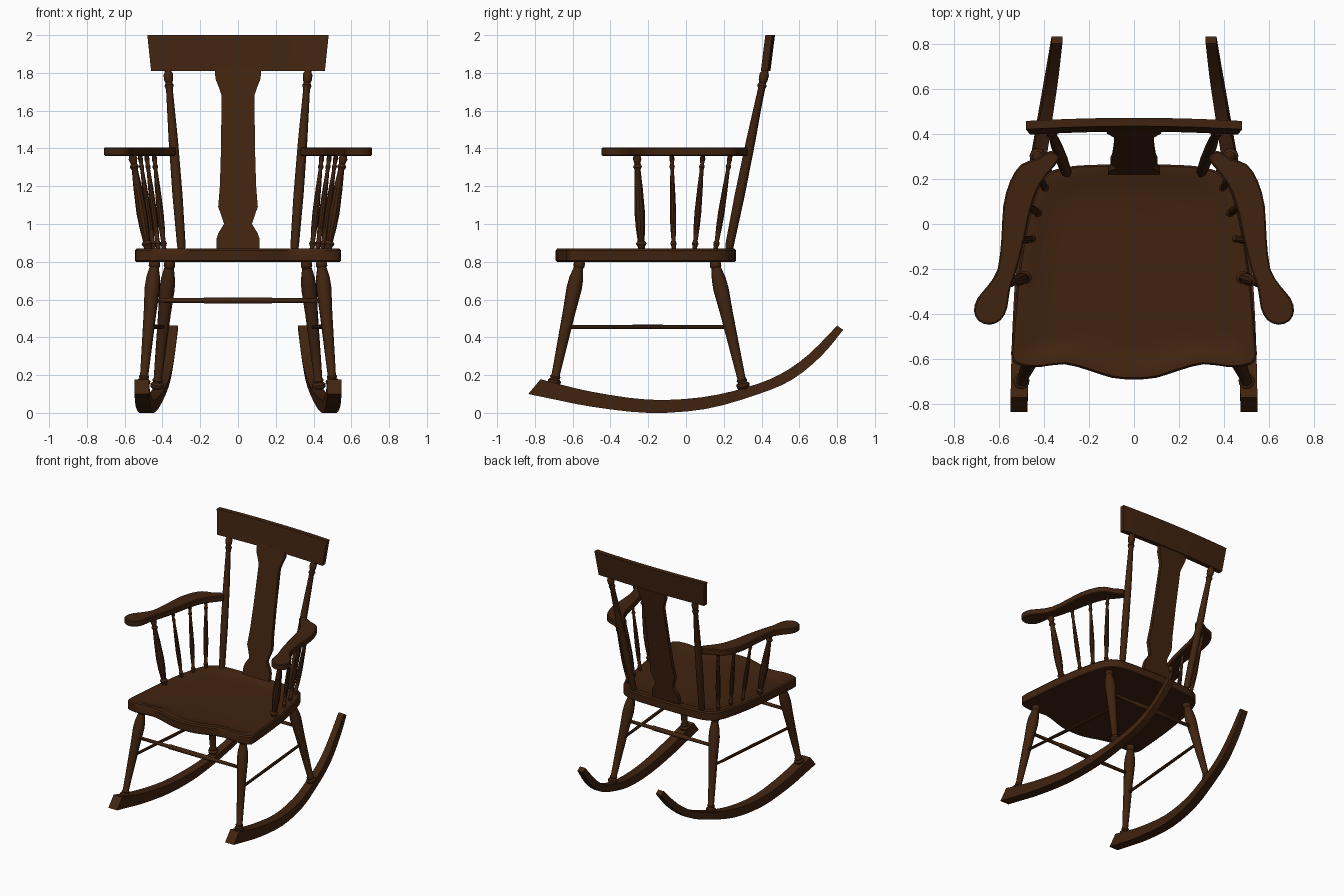
import bpy, bmesh, math
from mathutils import Vector

if "Cube" in bpy.data.objects:
    bpy.data.objects.remove(bpy.data.objects["Cube"])

wood = bpy.data.materials.new("dark brown wood")
wood.diffuse_color = (0.052, 0.017, 0.005, 1)
wood.use_nodes = True
wood.node_tree.nodes["Principled BSDF"].inputs["Base Color"].default_value = wood.diffuse_color


def finish(bm, name, smooth=True):
    bmesh.ops.recalc_face_normals(bm, faces=bm.faces)
    me = bpy.data.meshes.new(name)
    bm.to_mesh(me)
    bm.free()
    me.materials.append(wood)
    ob = bpy.data.objects.new(name, me)
    bpy.context.collection.objects.link(ob)
    if smooth:
        bpy.ops.object.select_all(action='DESELECT')
        bpy.context.view_layer.objects.active = ob
        ob.select_set(True)
        bpy.ops.object.shade_smooth_by_angle(angle=math.radians(35))
    return ob


def loft(name, rings):
    """Skin equal-sized closed rings and cap both ends."""
    bm = bmesh.new()
    vs = [[bm.verts.new(p) for p in r] for r in rings]
    n = len(vs[0])
    for a, b in zip(vs, vs[1:]):
        for i in range(n):
            j = (i + 1) % n
            bm.faces.new((a[i], a[j], b[j], b[i]))
    bm.faces.new(vs[0])
    bm.faces.new(vs[-1])
    return finish(bm, name)


def turned(name, p0, p1, profile, sides=12):
    """Lathe a (fraction, radius) profile along the line p0-p1."""
    p0, p1 = Vector(p0), Vector(p1)
    rot = (p1 - p0).to_track_quat('Z', 'Y')
    rings = []
    for t, r in profile:
        c = p0.lerp(p1, t)
        rings.append([c + rot @ Vector((r * math.cos(k * math.tau / sides),
                                        r * math.sin(k * math.tau / sides), 0))
                      for k in range(sides)])
    return loft(name, rings)


def smooth_path(pts, steps=3, closed=False):
    """Catmull-Rom subdivision of a point list."""
    pts = [Vector(p) for p in pts]
    n = len(pts)
    get = (lambda i: pts[i % n]) if closed else (lambda i: pts[max(0, min(n - 1, i))])
    out = []
    for i in range(n if closed else n - 1):
        a, b, c, d = (get(i + k) for k in (-1, 0, 1, 2))
        for s in range(steps):
            t = s / steps
            out.append(0.5 * (2 * b + (c - a) * t + (2 * a - 5 * b + 4 * c - d) * t * t
                              + (3 * b - a - 3 * c + d) * t ** 3))
    if not closed:
        out.append(pts[-1])
    return out


def mirrored(p, s):
    return (p[0] * s, p[1], p[2])


# Turned profiles, bottom to top
LEG = [(0, .02), (.02, .022), (.035, .033), (.06, .036), (.075, .024), (.09, .028), (.105, .022),
       (.35, .028), (.6, .034), (.78, .041), (.86, .037), (.94, .025), (.95, .03), (.97, .03), (1, .024)]
POST = [(0, .018), (.03, .023), (.3, .027), (.6, .025), (.88, .018), (.9, .025), (.915, .018),
        (.93, .024), (.96, .026), (.975, .018), (1, .018)]
SPINDLE = [(0, .6), (.05, .7), (.08, 1), (.11, .65), (.25, .9), (.4, 1), (.65, .8),
           (.84, .55), (.87, .85), (.9, .55), (.95, .8), (1, .6)]
ROD = [(0, .012), (.3, .014), (.31, .018), (.69, .018), (.7, .014), (1, .012)]

# Rocker: (y, lower z, upper z), with x centre and width by y
ROCKER = [(-.835, -.77, .10, .178), (-.70, -.70, .072, .16), (-.5, -.5, .033, .112),
          (-.2, -.2, 0, .07), (.1, .08, .02, .082), (.37, .32, .095, .135),
          (.56, .50, .175, .205), (.72, .65, .305, .31), (.832, .80, .44, .462)]
ROCKER_X = [(.51, .038), (.508, .038), (.503, .038), (.488, .036), (.457, .034),
            (.415, .031), (.385, .028), (.36, .025), (.342, .024)]

# Armrest outline
ARM = [(.37, .325), (.43, .29), (.50, .265), (.55, .19), (.58, .08), (.588, -.06), (.605, -.2),
       (.65, -.275), (.695, -.33), (.71, -.385), (.69, -.43), (.64, -.447), (.59, -.425),
       (.562, -.37), (.55, -.29), (.52, -.2), (.487, -.07), (.462, .05), (.43, .15),
       (.385, .22), (.33, .29)]

# Arm spindles: bottom x, bottom y, top x, top y, radius
SPINDLES = [(.475, -.235, .56, -.26, .029), (.445, -.065, .52, -.075, .017),
            (.42, .045, .485, .09, .018), (.39, .155, .445, .235, .018)]

for s, side in ((-1, "left"), (1, "right")):
    low = smooth_path([(x * s, a[0], a[2]) for (x, w), a in zip(ROCKER_X, ROCKER)])
    top = smooth_path([(x * s, a[1], a[3]) for (x, w), a in zip(ROCKER_X, ROCKER)])
    wid = smooth_path([(w, 0, 0) for x, w in ROCKER_X])
    rings = []
    for a, b, w in zip(low, top, wid):
        d = Vector((w.x, 0, 0))
        rings.append([a - d, a + d, b + d, b - d])
    loft(side + "_rocker", rings)

    # legs, side stretcher and back post
    turned(side + "_front_leg", mirrored((.503, -.705, .13), s), mirrored((.44, -.56, .81), s), LEG)
    turned(side + "_rear_leg", mirrored((.432, .31, .11), s), mirrored((.36, .15, .81), s), LEG)
    turned(side + "_side_stretcher", mirrored((.473, -.63, .455), s),
           mirrored((.397, .225, .455), s), [(0, .01), (.5, .012), (1, .01)], 8)
    turned(side + "_back_post", mirrored((.298, .225, .86), s),
           mirrored((.372, .422, 1.83), s), POST)

    # armrest with softened edges
    pts = smooth_path([(x * s, y, 0) for x, y in ARM], 2, True)
    bm = bmesh.new()
    f = bm.faces.new([bm.verts.new((p.x, p.y, 1.36)) for p in pts])
    ext = bmesh.ops.extrude_face_region(bm, geom=[f])["geom"]
    bmesh.ops.translate(bm, vec=(0, 0, .046), verts=[v for v in ext if isinstance(v, bmesh.types.BMVert)])
    rim = [e for e in bm.edges if abs(e.verts[0].co.z - e.verts[1].co.z) < 1e-5]
    bmesh.ops.bevel(bm, geom=rim, offset=.006, segments=1, affect='EDGES')
    finish(bm, side + "_armrest")

    for i, (bx, by, tx, ty, r) in enumerate(SPINDLES):
        turned(f"{side}_arm_spindle_{i + 1}", (bx * s, by, .855), (tx * s, ty, 1.37),
               [(t, r * k) for t, k in SPINDLE], 10)

# Cross stretchers
turned("front_stretcher", (-.46, -.605, .595), (.46, -.605, .595), ROD, 10)
turned("rear_stretcher", (-.385, .2, .595), (.385, .2, .595), ROD, 10)

# Seat: wavy front, tapering to a rounded back, shallow dished top
half = [(0, -.69), (.1, -.682), (.2, -.65), (.31, -.622), (.42, -.635), (.5, -.63), (.543, -.6),
        (.54, -.52), (.522, -.3), (.495, -.1), (.46, .07), (.42, .18), (.36, .238), (.24, .26), (0, .265)]
outline = half + [(-x, y) for x, y in half[-2:0:-1]]
pts = smooth_path([(x, y, 0) for x, y in outline], 2, True)


def seat_ring(inset, z):
    """Shrink the outline toward the middle of the seat."""
    c = Vector((0, -.2, 0))
    return [Vector((p.x * (1 - inset / .5), c.y + (p.y - c.y) * (1 - inset / .46), z)) for p in pts]


loft("seat", [seat_ring(.006, .80), seat_ring(0, .806), seat_ring(0, .86), seat_ring(.008, .87),
              seat_ring(.045, .87), seat_ring(.075, .856), seat_ring(.16, .852)])

# Back splat: half width by height, leaning with the posts
SPLAT = [(.86, .115), (.92, .114), (.95, .105), (1.0, .074), (1.05, .09), (1.09, .105), (1.2, .096),
         (1.4, .09), (1.68, .087), (1.72, .1), (1.77, .12), (1.83, .122)]
rings = []
for z, w in SPLAT:
    y = .235 + (z - .87) * .2
    rings.append([(-w, y - .015, z), (w, y - .015, z), (w, y + .015, z), (-w, y + .015, z)])
loft("back_splat", rings)

# Crest rail: gently bowed, flared upward, leaning back
rings = []
for k in range(13):
    u = k / 6 - 1
    bow = .014 * (1 - u * u)
    rings.append([(u * .46, .396 + bow, 1.81), (u * .48, .42 + bow, 2.0),
                  (u * .48, .457 + bow, 2.0), (u * .46, .433 + bow, 1.81)])
loft("crest_rail", rings)
